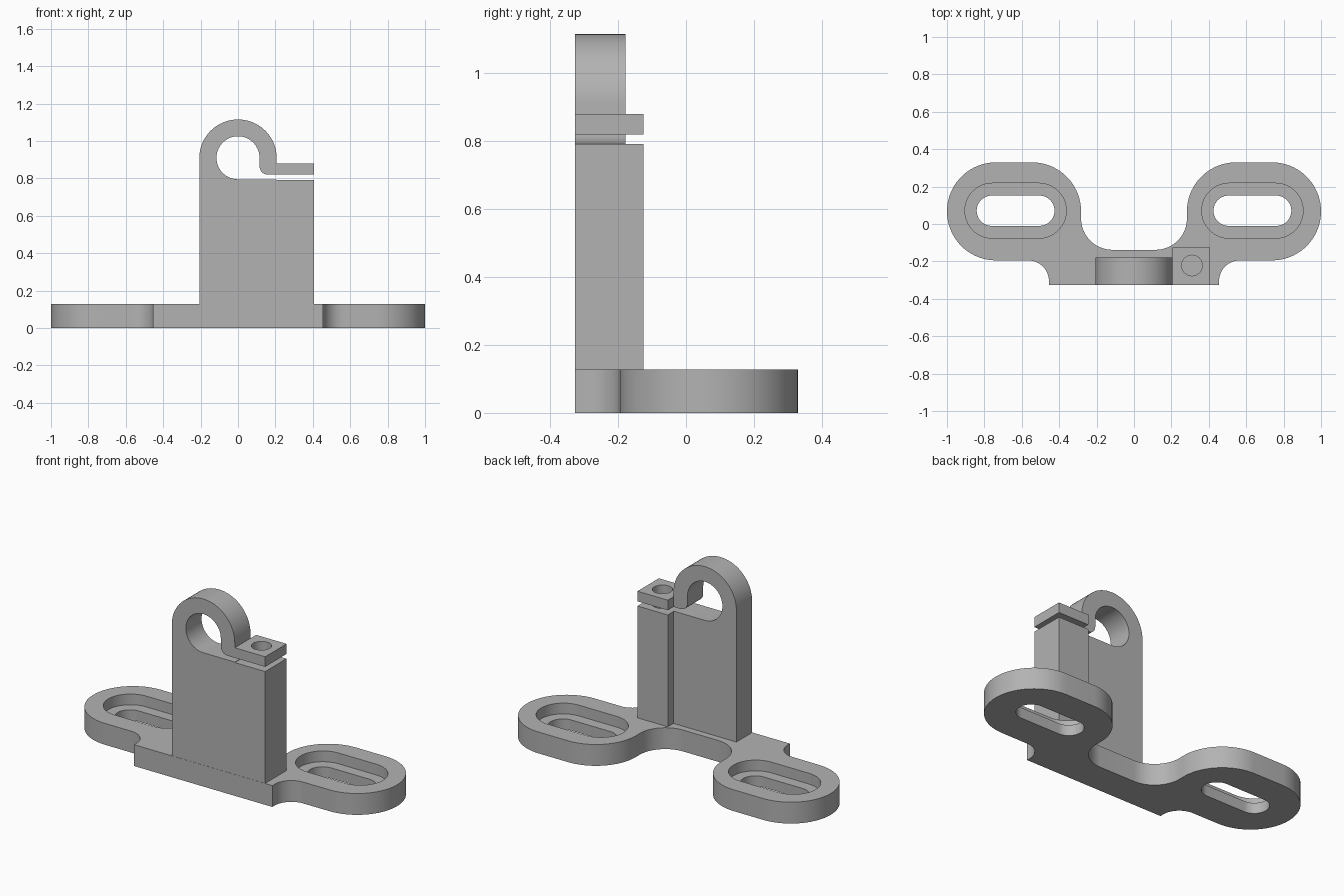
import bpy, bmesh
from math import radians, cos, sin
from mathutils import Vector

cube = bpy.data.objects.get("Cube")
if cube:
    bpy.data.objects.remove(cube, do_unlink=True)

grey = bpy.data.materials.new("plain grey")
grey.use_nodes = True
colour = (0.45, 0.45, 0.45, 1)
grey.diffuse_color = colour
grey.node_tree.nodes["Principled BSDF"].inputs["Base Color"].default_value = colour


def arc(cx, cy, r, start, end):
    """Points along an arc, one every five degrees or so."""
    n = max(2, round(abs(end - start) / 5))
    angles = [radians(start + (end - start) * i / n) for i in range(n + 1)]
    return [(cx + r * cos(a), cy + r * sin(a)) for a in angles]


def slot(cx, cy, half, r):
    return arc(cx + half, cy, r, -90, 90) + arc(cx - half, cy, r, 90, 270)


def extrude(name, outline, low, high, upright=False):
    """Solid from an outline: plan along z, or front profile along y."""
    bm = bmesh.new()
    place = (lambda p: (p[0], low, p[1])) if upright else (lambda p: (p[0], p[1], low))
    face = bm.faces.new([bm.verts.new(place(p)) for p in outline])
    step = Vector((0, high - low, 0) if upright else (0, 0, high - low))
    new = bmesh.ops.extrude_face_region(bm, geom=[face])["geom"]
    bmesh.ops.translate(bm, vec=step, verts=[v for v in new if isinstance(v, bmesh.types.BMVert)])
    bmesh.ops.remove_doubles(bm, verts=bm.verts, dist=0.0002)
    if not any(f.calc_center_median() == face.calc_center_median() for f in bm.faces):
        bm.faces.new(face.verts)
    bmesh.ops.recalc_face_normals(bm, faces=bm.faces)
    mesh = bpy.data.meshes.new(name)
    bm.to_mesh(mesh)
    bm.free()
    mesh.materials.append(grey)
    ob = bpy.data.objects.new(name, mesh)
    bpy.context.collection.objects.link(ob)
    return ob


def combine(target, tool, operation):
    """Apply a boolean and discard the tool."""
    bpy.context.view_layer.objects.active = target
    mod = target.modifiers.new("join", "BOOLEAN")
    mod.object, mod.operation, mod.solver = tool, operation, "EXACT"
    bpy.ops.object.modifier_apply(modifier=mod.name)
    bpy.data.objects.remove(tool, do_unlink=True)


def rectangle(x0, x1, y0, y1):
    return [(x0, y0), (x1, y0), (x1, y1), (x0, y1)]


# Base plate: half outline with ear and fillets, mirrored
FRONT, THICK, EAR_Y = -0.327, 0.127, 0.0675
half = [(0.455, FRONT)]
half += arc(0.565, -0.305, 0.11, 180, 90)
half += arc(0.738, EAR_Y, 0.262, -90, 90)
half += arc(0.545, EAR_Y, 0.262, 90, 180)
half += arc(0.115, 0.03, 0.168, 0, -90)
outline = half + [(-x, y) for x, y in reversed(half)]
base = extrude("base_plate", outline, 0, THICK)

# Slots with a wider recess on top
for side in (-1, 1):
    combine(base, extrude("slot_cutter", slot(side * 0.633, 0.071, 0.127, 0.081), -0.1, 0.3), "DIFFERENCE")
    combine(base, extrude("recess_cutter", slot(side * 0.633, 0.071, 0.124, 0.147), 0.063, 0.3), "DIFFERENCE")

# Upright wall with the hooked clamp ring and its gap
profile = [(-0.207, 0.1), (0.407, 0.1), (0.407, 0.792), (0.207, 0.792), (0.207, 0.795)]
profile += arc(0, 0.91, 0.115, -90, -360)
profile += arc(0.16, 0.865, 0.045, 180, 270)
profile += [(0.407, 0.82), (0.407, 0.88), (0.207, 0.88)]
profile += arc(0, 0.908, 0.207, 0, 180)
clamp = extrude("clamp_upright", profile, -0.326, -0.178, upright=True)

# Deeper screw block and clamp tab
plan = rectangle(0.207, 0.407, -0.326, -0.125)
combine(clamp, extrude("screw_block", plan, 0.1, 0.792), "UNION")
combine(clamp, extrude("clamp_tab", plan, 0.82, 0.88), "UNION")

# Screw hole through the tab into the block
combine(clamp, extrude("screw_hole", arc(0.31, -0.222, 0.055, 0, 355), 0.55, 1.0), "DIFFERENCE")

for ob in (base, clamp):
    bpy.ops.object.select_all(action="DESELECT")
    ob.select_set(True)
    bpy.context.view_layer.objects.active = ob
    bpy.ops.object.shade_smooth_by_angle(angle=radians(30))
